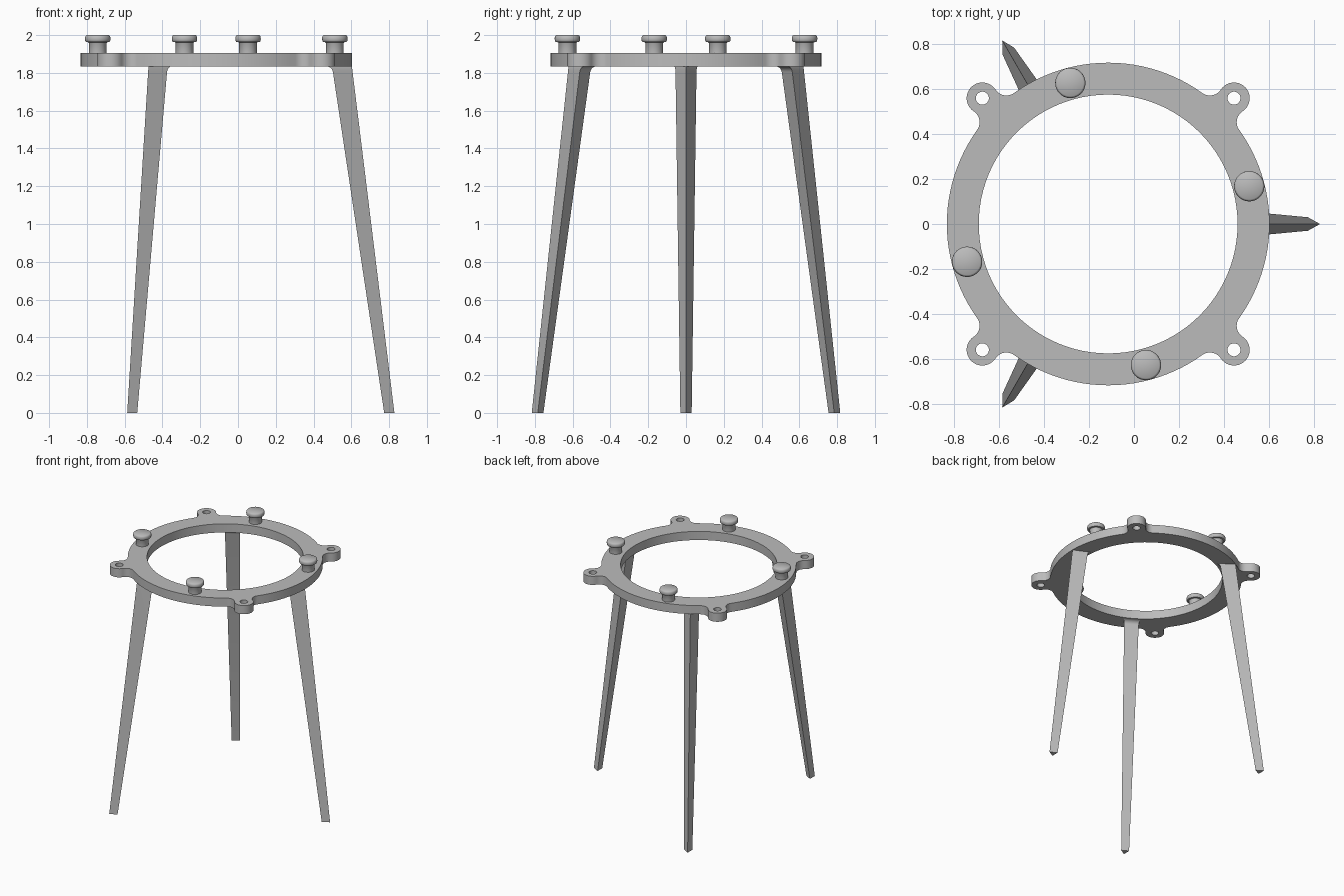
import bpy, bmesh
from math import pi, sin, cos, acos, atan2, radians
from mathutils import Matrix, Vector

cube = bpy.data.objects.get("Cube")
if cube:
    bpy.data.objects.remove(cube, do_unlink=True)

CX = -0.115                    # ring centre on x
RING_Z, RING_H = 1.835, 0.07
R_OUT, R_IN = 0.718, 0.576

grey = bpy.data.materials.new("plain grey")
grey.use_nodes = True
grey.diffuse_color = (0.5, 0.5, 0.5, 1)
grey.node_tree.nodes["Principled BSDF"].inputs["Base Color"].default_value = (0.5, 0.5, 0.5, 1)


def finish(bm, name, angle=30, turn=0.0):
    """Turn a bmesh into a named object around the ring axis."""
    bmesh.ops.recalc_face_normals(bm, faces=bm.faces[:])
    bm.transform(Matrix.Translation((CX, 0, 0)) @ Matrix.Rotation(turn, 4, 'Z'))
    mesh = bpy.data.meshes.new(name)
    bm.to_mesh(mesh)
    bm.free()
    mesh.materials.append(grey)
    obj = bpy.data.objects.new(name, mesh)
    bpy.context.collection.objects.link(obj)
    bpy.ops.object.select_all(action='DESELECT')
    obj.select_set(True)
    bpy.context.view_layer.objects.active = obj
    bpy.ops.object.shade_smooth_by_angle(angle=radians(angle))
    return obj


def arc(centre, radius, start, end, steps):
    """Points along an arc, without its last point."""
    return [Vector((centre[0] + radius * cos(a), centre[1] + radius * sin(a), RING_Z))
            for a in (start + (end - start) * i / steps for i in range(steps))]


def add_loop(bm, points):
    verts = [bm.verts.new(p) for p in points]
    for a, b in zip(verts, verts[1:] + verts[:1]):
        bm.edges.new((a, b))


# Ring plate: outline with four filleted lugs, a large opening and bolt holes
def build_ring():
    lug_dist, lug_r, fillet, hole_r = 0.792, 0.07, 0.058, 0.029
    fd = R_OUT + fillet
    d = acos((fd**2 + lug_dist**2 - (lug_r + fillet)**2) / (2 * fd * lug_dist))
    fx, fy = fd * cos(d), fd * sin(d)
    b = atan2(fy, lug_dist - fx)
    quarter = (arc((fx, -fy), fillet, pi - d, b, 10)
               + arc((lug_dist, 0), lug_r, b - pi, pi - b, 20)
               + arc((fx, fy), fillet, -b, d - pi, 10)
               + arc((0, 0), R_OUT, d, pi / 2 - d, 24))
    hole = arc((lug_dist, 0), hole_r, 0, 2 * pi, 20)
    bm = bmesh.new()
    outline = []
    for k in range(4):
        rot = Matrix.Rotation(pi / 4 + k * pi / 2, 3, 'Z')
        outline += [rot @ p for p in quarter]
        add_loop(bm, [rot @ p for p in hole])
    add_loop(bm, outline)
    add_loop(bm, arc((0, 0), R_IN, 0, 2 * pi, 96))
    bmesh.ops.triangle_fill(bm, edges=bm.edges[:], use_beauty=True, normal=(0, 0, 1))
    top = bmesh.ops.extrude_face_region(bm, geom=bm.faces[:])["geom"]
    bmesh.ops.translate(bm, vec=(0, 0, RING_H),
                        verts=[v for v in top if isinstance(v, bmesh.types.BMVert)])
    finish(bm, "ring_plate")


# Knob: lathed stem with a rounded mushroom head
def build_knob(index):
    base = RING_Z + RING_H
    profile = [(0, -0.005), (0.047, -0.005), (0.047, 0.052), (0.05, 0.057), (0.062, 0.059),
               (0.066, 0.064), (0.0675, 0.073), (0.067, 0.083), (0.064, 0.091),
               (0.059, 0.095), (0, 0.095)]
    bm = bmesh.new()
    verts = [bm.verts.new((r, 0, base + z)) for r, z in profile]
    edges = [bm.edges.new(pair) for pair in zip(verts, verts[1:])]
    bmesh.ops.spin(bm, geom=verts + edges, axis=(0, 0, 1), cent=(0, 0, 0),
                   angle=2 * pi, steps=40)
    bmesh.ops.remove_doubles(bm, verts=bm.verts[:], dist=0.0002)
    bmesh.ops.translate(bm, verts=bm.verts[:], vec=(0.65, 0, 0))
    finish(bm, f"knob_{index + 1}", 40, radians(15) + index * pi / 2)


# Leg: tapered triangular bar, ridge outward, flared where it meets the ring
def build_leg(index, name):
    flare, steps = 0.03, 6
    sections = [(0, 0)]
    for i in range(steps + 1):
        a = i / steps * pi / 2
        sections.append((RING_Z - flare * (1 - sin(a)), flare * (1 - cos(a))))
    bm = bmesh.new()
    rings = []
    for z, grow in sections:
        t = z / RING_Z
        ridge = 0.943 + (R_OUT - 0.943) * t
        inner = 0.889 + (0.613 - 0.889) * t - grow
        half = 0.03 + 0.026 * t + grow * 0.25
        rings.append([bm.verts.new(p) for p in
                      ((ridge, 0, z), (inner, half, z), (inner, -half, z))])
    for low, high in zip(rings, rings[1:]):
        for i in range(3):
            j = (i + 1) % 3
            bm.faces.new((low[i], low[j], high[j], high[i]))
    bm.faces.new(rings[0])
    bm.faces.new(rings[-1])
    finish(bm, name, 30, index * 2 * pi / 3)


build_ring()
for k in range(4):
    build_knob(k)
for k, leg_name in enumerate(("left_leg", "back_right_leg", "front_right_leg")):
    build_leg(k, leg_name)
